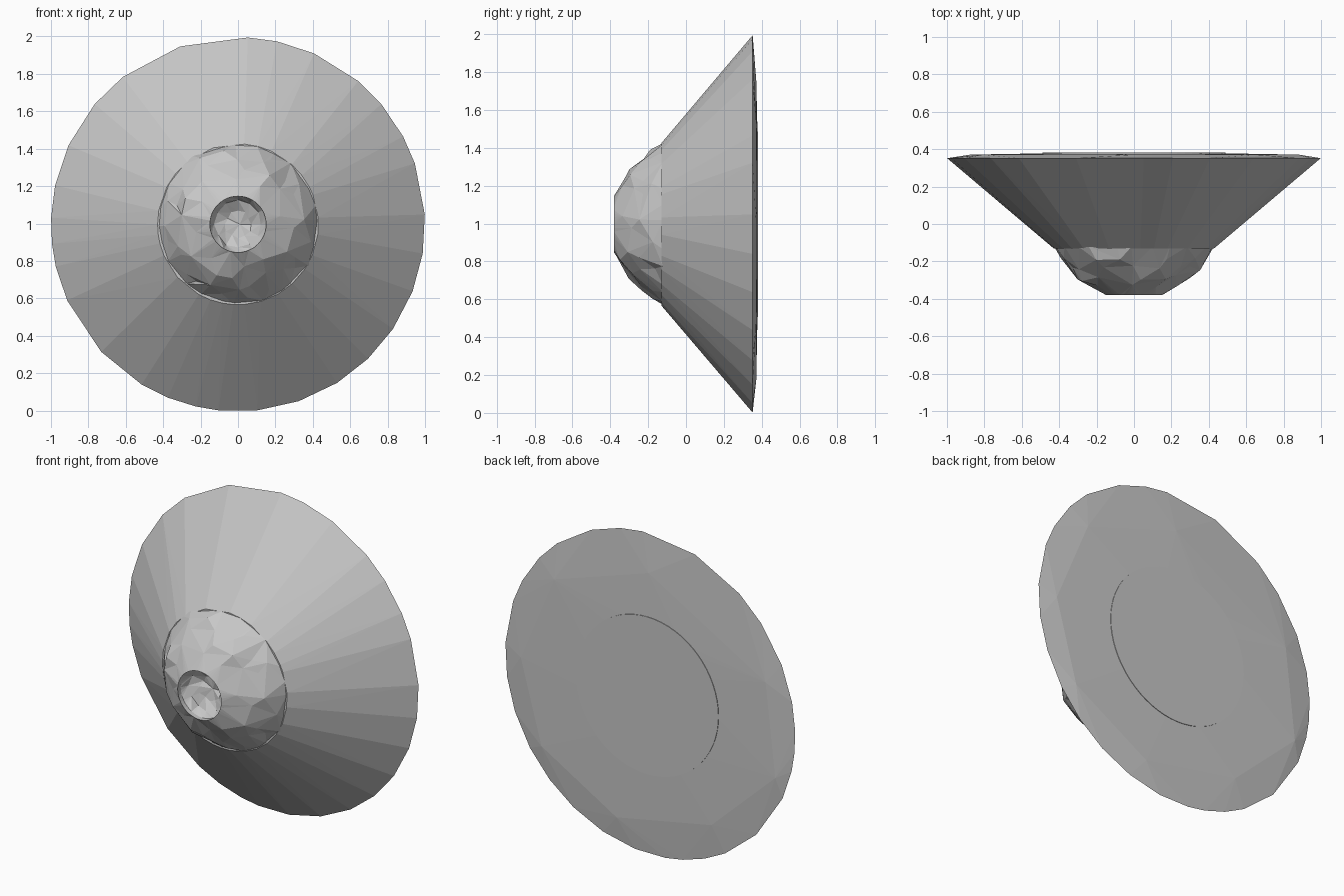
import bpy, bmesh, math, random
from mathutils import Vector

random.seed(4)
cube = bpy.data.objects.get("Cube")
if cube:
    bpy.data.objects.remove(cube)

CENTRE = 0.996      # height of the axis, which runs along y

grey = bpy.data.materials.new("plain grey")
grey.use_nodes = True
grey.diffuse_color = (0.57, 0.57, 0.57, 1)
grey.node_tree.nodes["Principled BSDF"].inputs["Base Color"].default_value = grey.diffuse_color


def polar(angle, radius, y):
    return Vector((radius * math.cos(angle), y, CENTRE + radius * math.sin(angle)))


def ring(count, radius, y, wobble=0.0, spread=0.0):
    """Circle of points about the axis, optionally uneven."""
    step = math.tau / count
    return [polar((i + random.uniform(-spread, spread)) * step,
                  radius + random.uniform(-wobble, wobble), y)
            for i in range(count)]


def hull(points):
    bm = bmesh.new()
    for p in points:
        bm.verts.new(p)
    result = bmesh.ops.convex_hull(bm, input=bm.verts[:])
    spare = {g for g in result["geom_interior"] + result["geom_unused"]
             if isinstance(g, bmesh.types.BMVert)}
    bmesh.ops.delete(bm, geom=list(spare), context="VERTS")
    return bm


def finish(bm, name):
    mesh = bpy.data.meshes.new(name)
    bm.to_mesh(mesh)
    bm.free()
    mesh.materials.append(grey)
    obj = bpy.data.objects.new(name, mesh)
    bpy.context.collection.objects.link(obj)
    return obj


# Wide conical skirt with an uneven rim and a slightly bulging back
rim_angles = [87, 78, 66, 50, 40, 28, 19, 3, -9, -21, -34, -46, -58, -71, -84,
              -96, -103, -112, -121, -137, -156, -167, -174, 178, 168, 155,
              140, 128, 108]
points = [polar(math.radians(a), 1.0, 0.352) for a in rim_angles]
points += [polar(math.radians(a + random.uniform(-3, 3)), 0.43, -0.13) for a in rim_angles]
for a, r in [(40, 0.85), (90, 0.76), (160, 0.86), (198, 0.92),
             (238, 0.82), (285, 0.85), (0, 0.88), (325, 0.9)]:
    points.append(polar(math.radians(a), r, 0.371))
points += ring(40, 0.47, 0.378)
finish(hull(points), "skirt")

# Thin round cap lying on the back
bm = hull(ring(64, 0.49, 0.37) + ring(64, 0.49, 0.381))
finish(bm, "back_cap")

# Rough faceted dome with a round opening at its front
BALL, BALL_Y, HOLE, FRONT = 0.45, 0.04, 0.15, -0.38
points = ring(48, HOLE, FRONT) + ring(24, 0.43, -0.122, 0.008, 0.3)
for y, count in [(-0.34, 8), (-0.295, 12), (-0.24, 15), (-0.18, 18)]:
    radius = math.sqrt(BALL ** 2 - (y - BALL_Y) ** 2)
    points += ring(count, radius, y, 0.01, 0.35)
bm = hull(points)
for v in bm.verts:
    if FRONT + 0.01 < v.co.y < -0.13:
        out = (v.co - Vector((0, BALL_Y, CENTRE))).normalized()
        v.co += out * random.uniform(-0.016, 0.008)
        v.co.y += random.uniform(-0.012, 0.012)
cap = [f for f in bm.faces if all(v.co.y < FRONT + 0.001 for v in f.verts)]
bmesh.ops.delete(bm, geom=cap, context="FACES")
finish(bm, "dome")

# Short wall and lumpy hollow inside the opening
bm = bmesh.new()
rows = []
for radius, y, lump in [(HOLE, FRONT, 0), (HOLE, -0.35, 0), (0.125, -0.305, 0.012),
                        (0.07, -0.27, 0.014)]:
    rows.append([bm.verts.new(p + Vector((0, random.uniform(-lump, lump), 0)))
                 for p in ring(48 if not lump else 12, radius, y, lump * 0.6)])
for i in range(48):
    j = (i + 1) % 48
    bm.faces.new((rows[0][i], rows[0][j], rows[1][j], rows[1][i]))
bottom = bm.verts.new((0.01, -0.26, CENTRE))
for i in range(12):
    j = (i + 1) % 12
    # Each lumpy facet fans out to four short steps of the wall
    for k in range(4):
        bm.faces.new((rows[1][4 * i + k], rows[1][(4 * i + k + 1) % 48], rows[2][i]))
    bm.faces.new((rows[1][4 * j], rows[2][j], rows[2][i]))
    bm.faces.new((rows[2][i], rows[2][j], rows[3][i]))
    bm.faces.new((rows[2][j], rows[3][j], rows[3][i]))
    bm.faces.new((rows[3][i], rows[3][j], bottom))
bm.normal_update()
bmesh.ops.recalc_face_normals(bm, faces=bm.faces[:])
# Make the hollow face the opening
if sum(f.normal.y * f.calc_area() for f in bm.faces) > 0:
    bmesh.ops.reverse_faces(bm, faces=bm.faces[:])
finish(bm, "front_hollow")
